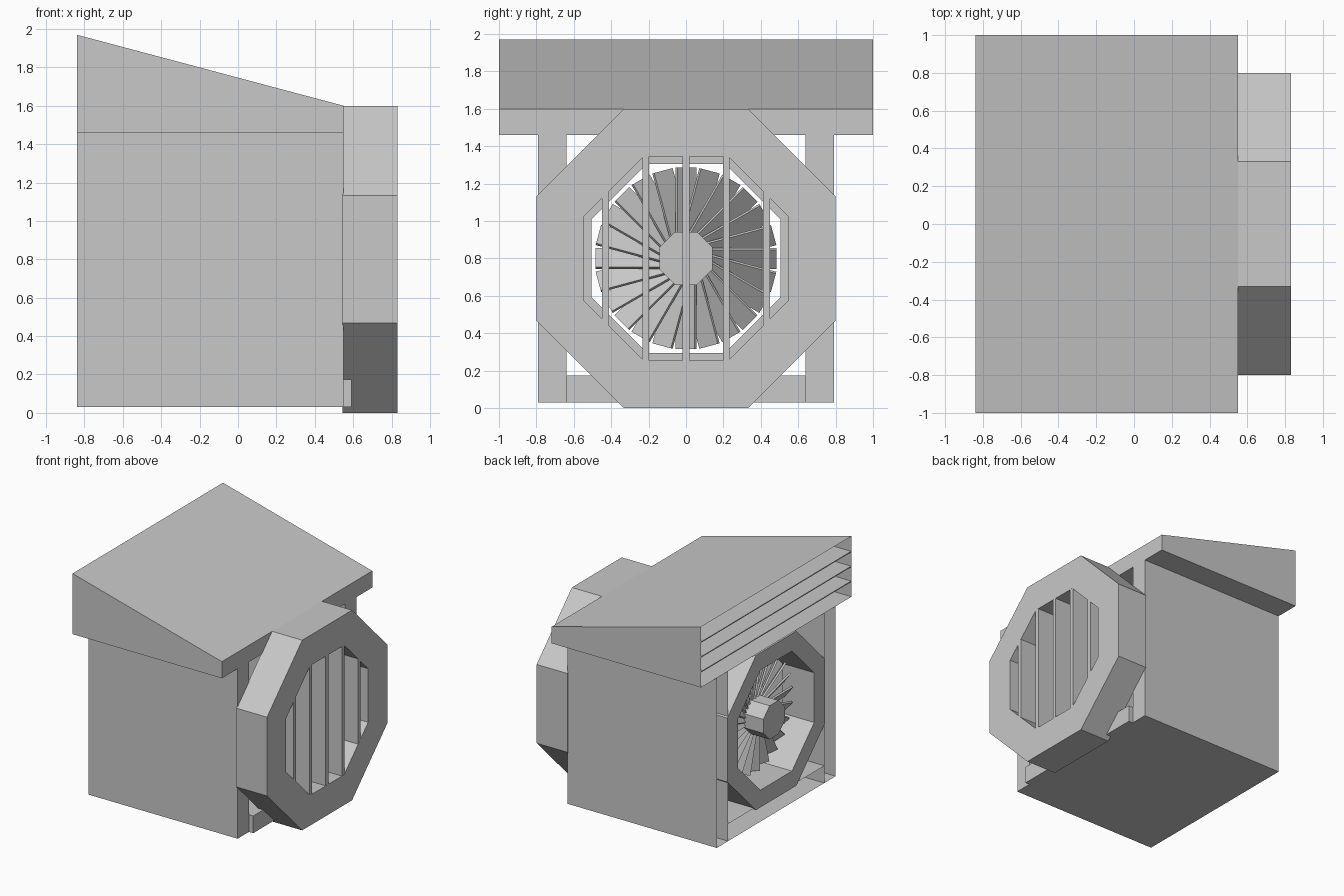
import bpy, bmesh
from math import pi, cos, sin, radians
from mathutils import Matrix, Vector

cube = bpy.data.objects.get("Cube")
if cube:
    bpy.data.objects.remove(cube, do_unlink=True)

grey = bpy.data.materials.new("plain_grey")
grey.use_nodes = True
colour = (0.58, 0.58, 0.58, 1)
grey.diffuse_color = colour
grey.node_tree.nodes["Principled BSDF"].inputs["Base Color"].default_value = colour

CENTRE_Z = 0.8
BACK, FRONT = -0.84, 0.55


def finish(name, bm):
    bmesh.ops.recalc_face_normals(bm, faces=bm.faces)
    mesh = bpy.data.meshes.new(name)
    bm.to_mesh(mesh)
    bm.free()
    mesh.materials.append(grey)
    obj = bpy.data.objects.new(name, mesh)
    bpy.context.collection.objects.link(obj)
    return obj


def drop_back(bm):
    """Open the shell on its -x side."""
    bm.normal_update()
    faces = [f for f in bm.faces if f.normal.x < -0.99]
    bmesh.ops.delete(bm, geom=faces, context='FACES')


def add_box(bm, lo, hi, matrix=None):
    lo, hi = Vector(lo), Vector(hi)
    m = Matrix.Translation((lo + hi) / 2) @ Matrix.Diagonal((hi - lo).to_4d())
    bmesh.ops.create_cube(bm, size=1, matrix=(matrix or Matrix()) @ m)


def box(name, lo, hi, open_back=False):
    bm = bmesh.new()
    add_box(bm, lo, hi)
    if open_back:
        drop_back(bm)
    return finish(name, bm)


def octagon(bm, x, apothem):
    r = apothem / cos(pi / 8)
    angles = [pi / 8 + i * pi / 4 for i in range(8)]
    return [bm.verts.new((x, r * cos(a), CENTRE_Z + r * sin(a))) for a in angles]


def octagon_ring(name, x0, x1, outer, inner):
    bm = bmesh.new()
    loops = [octagon(bm, x, r) for x, r in
             ((x0, outer), (x1, outer), (x1, inner), (x0, inner))]
    for k in range(4):
        a, b = loops[k], loops[(k + 1) % 4]
        for i in range(8):
            j = (i + 1) % 8
            bm.faces.new((a[i], a[j], b[j], b[i]))
    return finish(name, bm)


# Side walls and floor, hollow and open at the back
for side, y0, y1 in (("right", -0.79, -0.64), ("left", 0.64, 0.79)):
    box(side + "_wall", (BACK, y0, 0.03), (FRONT, y1, 1.46), True)
box("floor", (BACK, -0.64, 0.03), (0.59, 0.64, 0.175), True)

# Sloping roof shell
bm = bmesh.new()
profile = ((BACK, 1.46), (FRONT, 1.46), (FRONT, 1.6), (BACK, 1.97))
face = bm.faces.new([bm.verts.new((x, -1, z)) for x, z in profile])
new = bmesh.ops.extrude_face_region(bm, geom=[face])["geom"]
bmesh.ops.translate(bm, vec=(0, 2, 0),
                    verts=[v for v in new if isinstance(v, bmesh.types.BMVert)])
bmesh.ops.recalc_face_normals(bm, faces=bm.faces)
drop_back(bm)
finish("roof", bm)

# Louvres in the open end of the roof
for i in range(3):
    z = 1.59 + i * 0.125
    box(f"louvre_{i + 1}", (BACK, -0.995, z - 0.004), (BACK + 0.4, 0.995, z + 0.004))

# Duct rings at both ends
octagon_ring("outlet_ring", 0.545, 0.83, 0.8, 0.545)
octagon_ring("intake_ring", BACK, BACK + 0.3, 0.65, 0.505)

# Upright grille bars, trimmed to the octagonal opening
for i in range(-2, 3):
    y = i * 0.215
    half = min(0.56, 0.545 * 2 ** 0.5 - abs(y) + 0.02)
    box(f"grille_bar_{i + 3}", (0.55, y - 0.018, CENTRE_Z - half),
        (0.829, y + 0.018, CENTRE_Z + half))

# Fan hub
bm = bmesh.new()
a, b = octagon(bm, -0.82, 0.142), octagon(bm, -0.52, 0.142)
bm.faces.new(a)
bm.faces.new(b)
for i in range(8):
    j = (i + 1) % 8
    bm.faces.new((a[i], a[j], b[j], b[i]))
finish("fan_hub", bm)

# Pitched fan blades
bm = bmesh.new()
for i in range(24):
    place = (Matrix.Translation((-0.61, 0, CENTRE_Z))
             @ Matrix.Rotation(i * pi / 12, 4, 'X')
             @ Matrix.Rotation(radians(38), 4, 'Y').inverted().to_4x4().Identity(4)
             @ Matrix.Rotation(radians(38), 4, 'Y'))
    # blade lies along local y, so pitch it about that axis
    add_box(bm, (-0.008, 0.1, -0.065), (0.008, 0.485, 0.065), place)
finish("fan_blades", bm)
